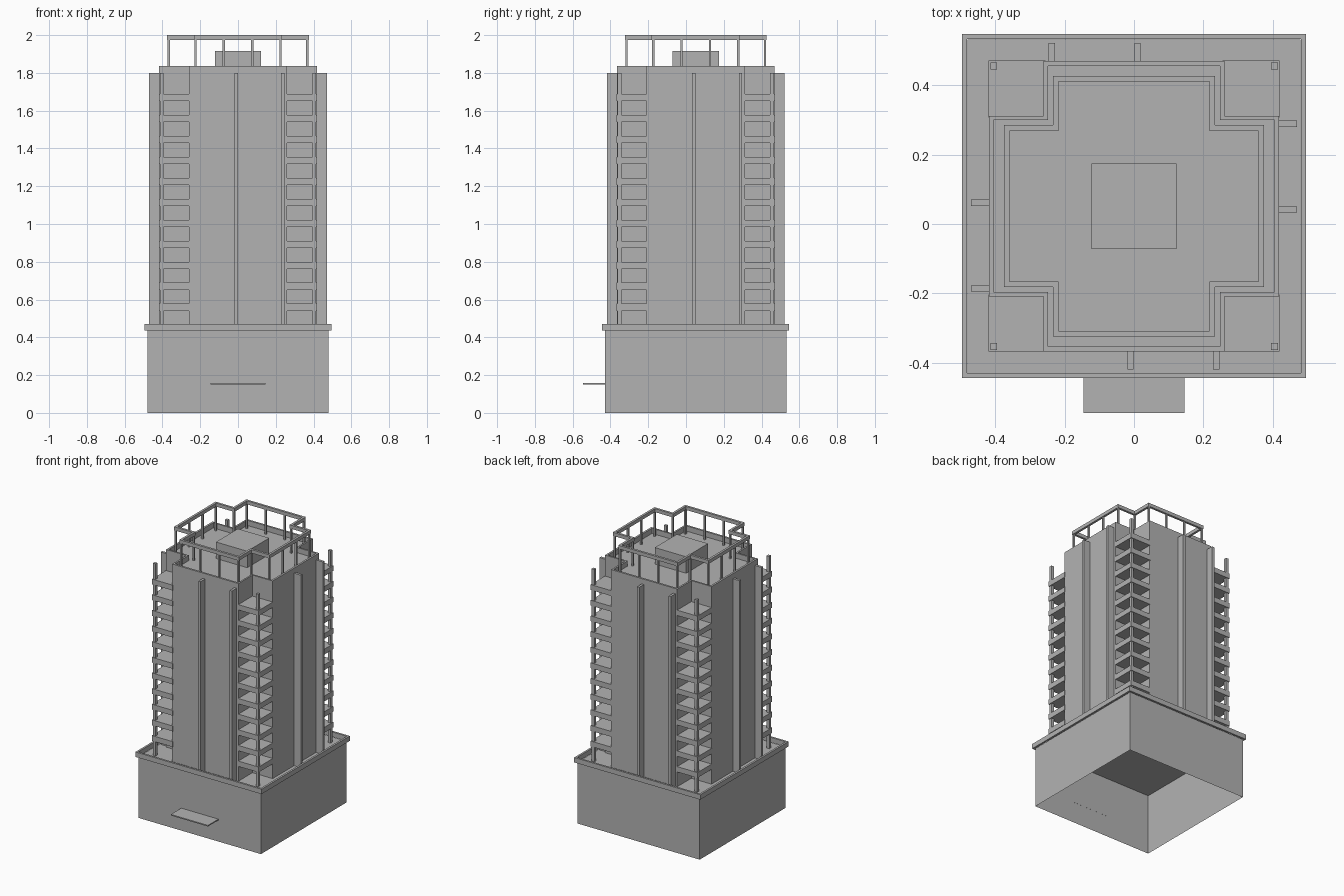
import bpy, bmesh
from math import pi
from mathutils import Matrix, Vector

cube = bpy.data.objects.get("Cube")
if cube:
    bpy.data.objects.remove(cube, do_unlink=True)

CY = 0.0515                                   # tower axis lies behind the origin
DECK, ROOF, PARAPET, TOP = 0.435, 1.80, 1.837, 2.0
ARM, REACH = 0.26, 0.418                      # cross plan: half arm width, arm length

concrete = bpy.data.materials.new("concrete grey")
concrete.use_nodes = True
GREY = (0.45, 0.45, 0.45, 1)
concrete.diffuse_color = GREY
concrete.node_tree.nodes["Principled BSDF"].inputs["Base Color"].default_value = GREY


def finish(name, bm, y=CY):
    bmesh.ops.recalc_face_normals(bm, faces=bm.faces)
    mesh = bpy.data.meshes.new(name)
    bm.to_mesh(mesh)
    bm.free()
    mesh.materials.append(concrete)
    ob = bpy.data.objects.new(name, mesh)
    ob.location.y = y
    bpy.context.collection.objects.link(ob)
    return ob


def box(bm, x0, x1, y0, y1, z0, z1, turn=0):
    """Axis-aligned box, optionally turned about the tower axis in quarter turns."""
    mat = (Matrix.Rotation(turn * pi / 2, 4, 'Z')
           @ Matrix.Translation(((x0 + x1) / 2, (y0 + y1) / 2, (z0 + z1) / 2))
           @ Matrix.Diagonal((x1 - x0, y1 - y0, z1 - z0, 1)))
    return bmesh.ops.create_cube(bm, size=1, matrix=mat)["verts"]


def square(r):
    return [(-r, -r), (r, -r), (r, r), (-r, r)]


def cross(arm, reach):
    quarter = [Vector((-arm, -reach)), Vector((arm, -reach)), Vector((arm, -arm))]
    return [Matrix.Rotation(k * pi / 2, 2) @ p for k in range(4) for p in quarter]


def prism(name, plan, z0, z1):
    bm = bmesh.new()
    base = bm.faces.new([bm.verts.new((x, y, z0)) for x, y in plan])
    geom = bmesh.ops.extrude_face_region(bm, geom=[base], use_keep_orig=True)["geom"]
    verts = [g for g in geom if isinstance(g, bmesh.types.BMVert)]
    bmesh.ops.translate(bm, vec=(0, 0, z1 - z0), verts=verts)
    return finish(name, bm)


def ring(name, outer, inner, z0, z1):
    """Rectangular-section band running between two matching plans."""
    bm = bmesh.new()
    loops = [[bm.verts.new((x, y, z)) for x, y in plan]
             for plan, z in ((outer, z0), (outer, z1), (inner, z1), (inner, z0))]
    n = len(outer)
    for k in range(4):
        a, b = loops[k], loops[(k + 1) % 4]
        for i in range(n):
            j = (i + 1) % n
            bm.faces.new((a[i], a[j], b[j], b[i]))
    return finish(name, bm)


# Podium: a hollow shell open underneath
bm = bmesh.new()
box(bm, -0.48, 0.48, -0.48, 0.48, 0, DECK)
floor = min(bm.faces, key=lambda f: f.calc_center_median().z)
bmesh.ops.delete(bm, geom=[floor], context='FACES_ONLY')
finish("podium", bm)
ring("podium_rim", square(0.495), square(0.481), DECK, 0.47)

# Entrance canopy
bm = bmesh.new()
box(bm, -0.146, 0.146, -0.545, -0.428, 0.151, 0.159)
finish("entrance_canopy", bm, 0)

# Tower shaft with roof parapet and plant room
prism("tower_shaft", cross(ARM, REACH), DECK, ROOF)
ring("roof_parapet", cross(ARM, REACH), cross(ARM - 0.012, REACH - 0.014), ROOF, PARAPET)
bm = bmesh.new()
box(bm, -0.123, 0.123, -0.123, 0.123, ROOF, 1.917)
finish("plant_room", bm)

# Balcony slabs and corner columns in the four notches
slabs, columns = bmesh.new(), bmesh.new()
for turn in range(4):
    for floor_no in range(11):
        z = 0.54 + 0.111 * floor_no
        box(slabs, ARM - 0.005, 0.419, -0.419, -ARM + 0.005, z, z + 0.038, turn)
    box(columns, 0.394, 0.414, -0.414, -0.394, DECK, ROOF, turn)
finish("balcony_slabs", slabs)
finish("corner_columns", columns)

# Vertical fins, two on each side
fins = bmesh.new()
for turn in range(4):
    for x in (-0.01, 0.237):
        box(fins, x - 0.009, x + 0.009, -0.47, -REACH + 0.005, DECK, ROOF, turn)
finish("facade_fins", fins)

# Roof frame: cross-shaped beam on slim posts
BEAM_ARM, BEAM_REACH, BEAM = 0.233, 0.375, 0.016
ring("roof_frame_beam", cross(BEAM_ARM, BEAM_REACH),
     cross(BEAM_ARM - BEAM, BEAM_REACH - BEAM), 1.975, TOP)
posts = bmesh.new()
px, py, h = BEAM_ARM - BEAM / 2, -BEAM_REACH + BEAM / 2, 0.006
for turn in range(4):
    spots = [(-px, py), (-px / 3, py), (px / 3, py), (px, py), (px, -px)]
    for x, y in spots:
        box(posts, x - h, x + h, y - h, y + h, ROOF, 1.976, turn)
finish("roof_frame_posts", posts)
